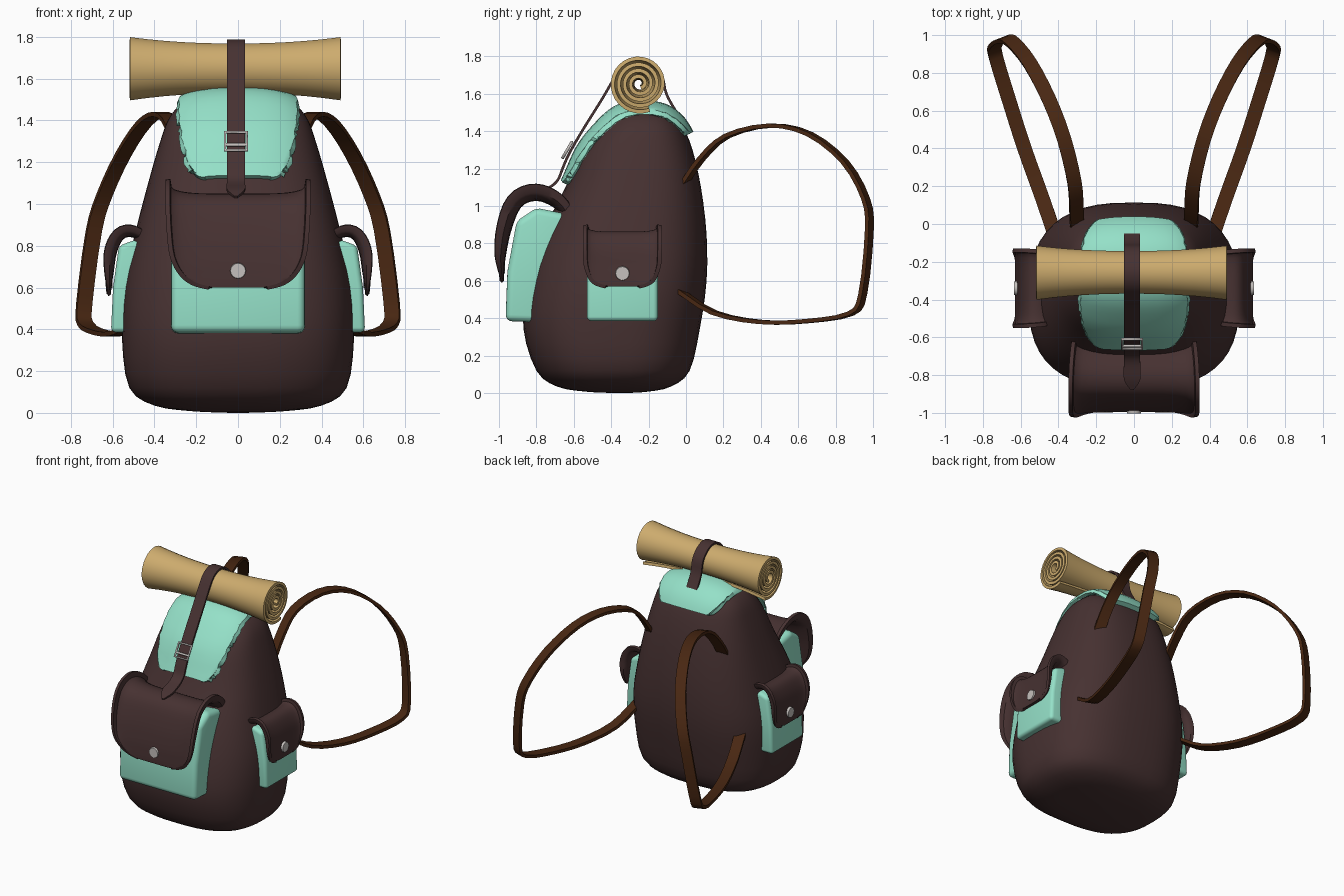
import bpy, bmesh, math
from mathutils import Vector, Matrix

cube = bpy.data.objects.get("Cube")
if cube:
    bpy.data.objects.remove(cube, do_unlink=True)


def material(name, *rgb):
    m = bpy.data.materials.new(name)
    m.use_nodes = True
    m.diffuse_color = (*rgb, 1)
    bsdf = m.node_tree.nodes["Principled BSDF"]
    bsdf.inputs["Base Color"].default_value = (*rgb, 1)
    bsdf.inputs["Roughness"].default_value = 0.8
    return m


DARK = material("dark_brown_cloth", 0.062, 0.031, 0.031)
MINT = material("mint_cloth", 0.30, 0.75, 0.58)
TAN = material("tan_mat", 0.61, 0.41, 0.155)
LEATHER = material("brown_leather", 0.065, 0.020, 0.006)
METAL = material("pale_metal", 0.56, 0.53, 0.51)


def spline(points, steps=4):
    """Catmull-Rom interpolation through tuples of any length."""
    pts = [Vector(p) for p in points]
    pts = [pts[0] * 2 - pts[1]] + pts + [pts[-1] * 2 - pts[-2]]
    out = []
    for a, b, c, d in zip(pts, pts[1:], pts[2:], pts[3:]):
        for k in range(steps):
            t = k / steps
            out.append(0.5 * (2 * b + (c - a) * t + (2 * a - 5 * b + 4 * c - d) * t ** 2
                              + (3 * b - a - 3 * c + d) * t ** 3))
    return out + [pts[-2]]


def make_object(name, bm, mat, matrix=None):
    bmesh.ops.recalc_face_normals(bm, faces=bm.faces)
    mesh = bpy.data.meshes.new(name)
    bm.to_mesh(mesh)
    bm.free()
    mesh.materials.append(mat)
    obj = bpy.data.objects.new(name, mesh)
    bpy.context.collection.objects.link(obj)
    if matrix:
        obj.matrix_world = matrix
    return obj


def finish(obj, angle=40):
    """Apply the modifiers, then smooth all but the sharp edges."""
    bpy.ops.object.select_all(action='DESELECT')
    obj.select_set(True)
    bpy.context.view_layer.objects.active = obj
    for m in list(obj.modifiers):
        bpy.ops.object.modifier_apply(modifier=m.name)
    bpy.ops.object.shade_smooth_by_angle(angle=math.radians(angle))


def loft(name, rows, mat, closed=False, thickness=0, matrix=None, wrap_to=None):
    """Skin rows of points; open skins can be wrapped and thickened."""
    bm = bmesh.new()
    grid = [[bm.verts.new(p) for p in row] for row in rows]
    n = len(grid[0])
    for a, b in zip(grid, grid[1:]):
        for i in range(n if closed else n - 1):
            j = (i + 1) % n
            bm.faces.new((a[i], a[j], b[j], b[i]))
    if closed:
        bm.faces.new(grid[0])
        bm.faces.new(grid[-1])
    obj = make_object(name, bm, mat, matrix)
    if wrap_to:
        m = obj.modifiers.new("wrap", 'SHRINKWRAP')
        m.target, m.offset, m.wrap_mode = wrap_to, 0.02, 'ABOVE_SURFACE'
    if thickness:
        m = obj.modifiers.new("thickness", 'SOLIDIFY')
        m.thickness, m.offset = thickness, 0
    finish(obj)
    return obj


def draped_rows(path, half_n=8, x0=0):
    """Cloth strip along (y, z, half width, edge curl)."""
    pts = spline(path)
    rows = []
    for i, p in enumerate(pts):
        t = pts[min(i + 1, len(pts) - 1)] - pts[max(i - 1, 0)]
        inward = Vector((0, t[1], -t[0])).normalized()
        row = []
        for k in range(-half_n, half_n + 1):
            v = math.sin(k / half_n * math.pi / 2)
            drop = 1 - max(0, 1 - abs(v) ** 4) ** 0.25
            row.append(Vector((x0 + p[2] * v, p[0], p[1])) + inward * p[3] * drop)
        rows.append(row)
    return rows


# Body: rounded cross-sections (z, half width, front y, back y)
sections = [(0, .03, -.38, -.32), (.008, .22, -.54, -.2), (.035, .4, -.69, -.08),
            (.12, .52, -.8, .02), (.35, .555, -.87, .075), (.6, .548, -.845, .11),
            (.85, .495, -.77, .11), (1.1, .43, -.645, .08), (1.3, .372, -.555, .035),
            (1.42, .325, -.46, -.015), (1.49, .25, -.385, -.08),
            (1.52, .13, -.32, -.15), (1.525, .02, -.26, -.22)]


def rounded_ring(z, half, front, back, n=48, power=2 / 2.7):
    ring = []
    for k in range(n):
        a = 2 * math.pi * k / n
        c, s = math.cos(a), math.sin(a)
        ring.append((half * math.copysign(abs(c) ** power, c),
                     (front + back) / 2 + (back - front) / 2
                     * math.copysign(abs(s) ** power, s), z))
    return ring


body = loft("body", [rounded_ring(*s) for s in spline(sections, 3)], DARK, closed=True)

# Lid flap lying over the top of the body
lid = [(.005, 1.38, .2, .03), (-.03, 1.45, .27, .05), (-.12, 1.53, .32, .06),
       (-.25, 1.555, .335, .06), (-.4, 1.49, .335, .07), (-.51, 1.38, .32, .08),
       (-.58, 1.28, .295, .08), (-.63, 1.19, .26, .07), (-.65, 1.15, .22, .05),
       (-.655, 1.13, .16, .03)]
loft("lid_flap", draped_rows(lid), MINT, thickness=.035, wrap_to=body)


def pocket(name, profile, half, flap, button, bevel, matrix):
    """Pouch extruded from a side profile, with a flap and a snap button."""
    bm = bmesh.new()
    face = bm.faces.new([bm.verts.new((-half, y, z)) for y, z in profile])
    new = bmesh.ops.extrude_face_region(bm, geom=[face])["geom"]
    bmesh.ops.translate(bm, vec=(2 * half, 0, 0),
                        verts=[g for g in new if isinstance(g, bmesh.types.BMVert)])
    pouch = make_object(name + "_pouch", bm, MINT, matrix)
    m = pouch.modifiers.new("soft_edges", 'BEVEL')
    m.width, m.segments, m.angle_limit = bevel, 4, math.radians(35)
    finish(pouch)
    loft(name + "_flap", draped_rows(flap), DARK, thickness=.022, matrix=matrix)
    bm = bmesh.new()
    bmesh.ops.create_cone(bm, cap_ends=True, segments=16, radius1=.042, radius2=.036,
                          depth=.035)
    place = Matrix.Translation((0, *button)) @ Matrix.Rotation(math.pi / 2, 4, 'X')
    finish(make_object(name + "_button", bm, METAL, matrix @ place))


# Large front pocket
pocket("front_pocket",
       [(-.7, .375), (-.965, .385), (-.955, .65), (-.905, .92), (-.8, .99), (-.6, .95)], .32,
       [(-.63, .92, .31, .05), (-.7, 1.0, .325, .07), (-.8, 1.038, .335, .08),
        (-.89, 1.0, .337, .08), (-.945, .87, .332, .07), (-.973, .74, .315, .05),
        (-.982, .66, .27, .025), (-.985, .62, .215, .01), (-.985, .6, .14, .005)],
       (-.985, .68), .035, Matrix())

# Matching pockets on both sides
for side, sign in (("left", 1), ("right", -1)):
    turn = Matrix.Translation((0, -.34, 0)) @ Matrix.Rotation(sign * math.pi / 2, 4, 'Z')
    pocket(side + "_pocket",
           [(-.4, .385), (-.608, .385), (-.598, .6), (-.57, .8), (-.5, .825), (-.35, .8)], .19,
           [(-.42, .81, .18, .03), (-.5, .85, .193, .045), (-.555, .84, .2, .05),
            (-.59, .77, .2, .05), (-.605, .68, .196, .035), (-.615, .61, .17, .015),
            (-.618, .585, .14, .01), (-.618, .57, .09, .005)],
           (-.617, .64), .025, turn)

# Rolled sleeping mat: a spiral, flared toward both ends
turns, per_turn = 4, 28
rows = []
for k in range(13):
    u = k / 6 - 1
    flare = .77 + .23 * abs(u) ** 2.2
    row = []
    for i in range(turns * per_turn + 1):
        f = i / (turns * per_turn)
        r = (.024 + .128 * f) * flare
        a = 2 * math.pi * turns * f - 1.2
        row.append((u * .505 - .013, -.25 + r * math.cos(a), 1.655 + r * math.sin(a)))
    rows.append(row)
loft("bedroll", rows, TAN, thickness=.02)

# Closing strap over the bedroll, with a pointed tip
path = [(.0, 1.42), (-.05, 1.5), (-.105, 1.6), (-.13, 1.7), (-.19, 1.762), (-.26, 1.78),
        (-.33, 1.752), (-.385, 1.68), (-.45, 1.57), (-.55, 1.41), (-.625, 1.28),
        (-.66, 1.2), (-.685, 1.14), (-.73, 1.1), (-.82, 1.065)]
strap = [(y, z, .043, 0) for y, z in path] + [(-.875, 1.032, .008, 0)]
loft("closing_strap", draped_rows(strap, 1, -.01), DARK, thickness=.014)

# Buckle frame and its crossbar
curve = bpy.data.curves.new("buckle", 'CURVE')
curve.dimensions = '3D'
curve.bevel_depth, curve.bevel_resolution = .008, 2
for pts, cyclic in (([(-.052, -.05), (.052, -.05), (.052, .05), (-.052, .05)], True),
                    ([(-.052, -.02), (.052, -.02)], False)):
    s = curve.splines.new('POLY')
    s.points.add(len(pts) - 1)
    for p, (x, z) in zip(s.points, pts):
        p.co = (x, 0, z, 1)
    s.use_cyclic_u = cyclic
curve.materials.append(METAL)
buckle = bpy.data.objects.new("buckle", curve)
buckle.location = (-.01, -.635, 1.3)
buckle.rotation_euler.x = -.53
bpy.context.collection.objects.link(buckle)

# Shoulder straps: flat ribbons looping out behind
loop = [(.3, -.03, 1.09), (.305, .08, 1.25), (.315, .22, 1.375), (.37, .45, 1.43),
        (.45, .66, 1.385), (.55, .85, 1.235), (.64, .96, 1.04), (.69, .98, .87),
        (.735, .945, .53), (.73, .88, .425), (.66, .65, .385), (.58, .4, .38),
        (.49, .15, .43), (.425, -.04, .55)]
for side, sign in (("left", 1), ("right", -1)):
    across = Vector((.93 * sign, -.36, 0)) * .038
    centre = [Vector((sign * p.x, p.y, p.z)) for p in spline(loop, 3)]
    loft(side + "_shoulder_strap", [(p - across, p + across) for p in centre],
         LEATHER, thickness=.022)
